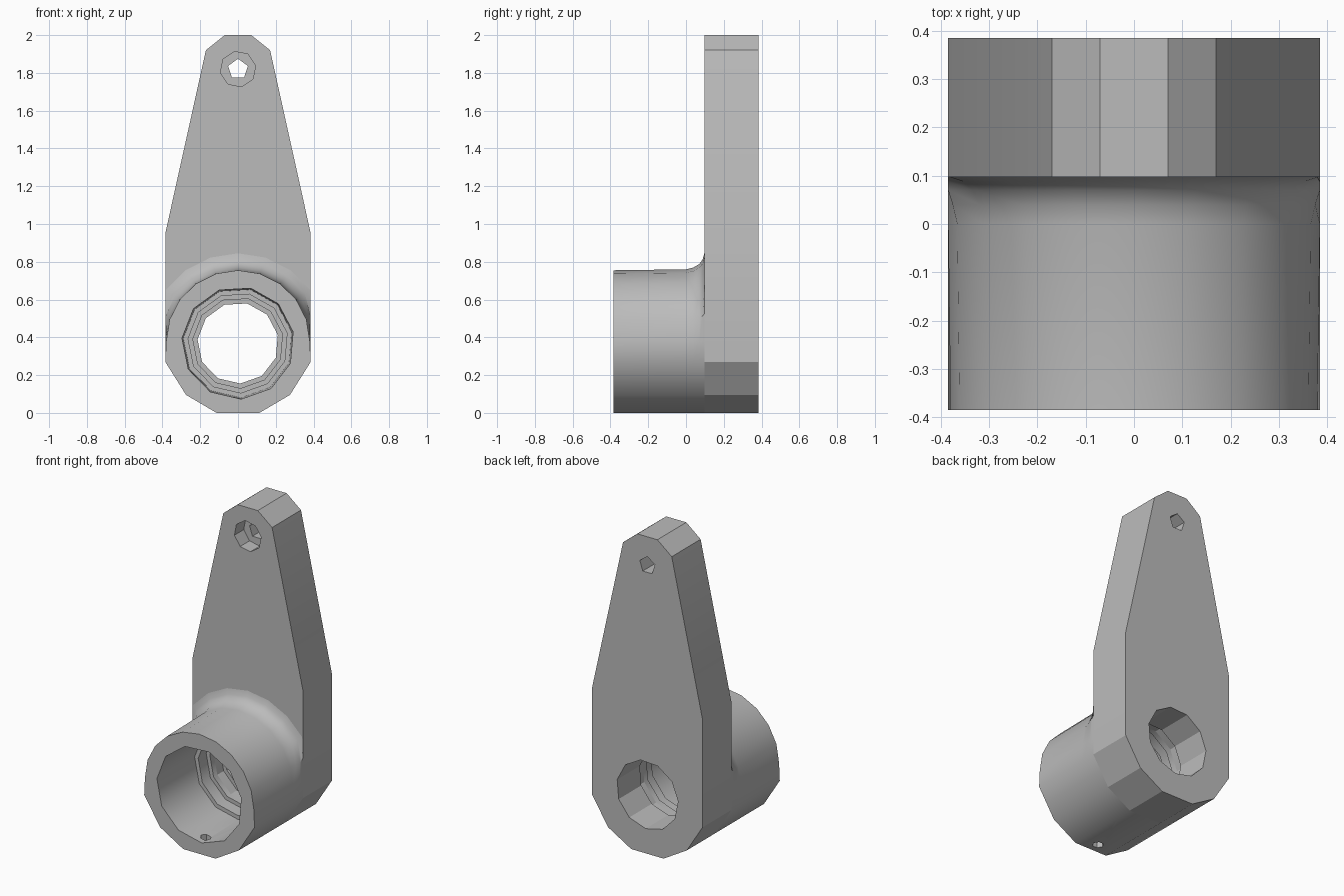
import bpy, bmesh
from math import pi, sin, cos, radians

cube = bpy.data.objects.get("Cube")
if cube:
    bpy.data.objects.remove(cube)

grey = bpy.data.materials.new("plain_grey")
grey.use_nodes = True
colour = (0.5, 0.5, 0.5, 1)
grey.diffuse_color = colour
grey.node_tree.nodes["Principled BSDF"].inputs["Base Color"].default_value = colour

HALF = 0.385          # half width of the arm and half the depth
PLATE_FRONT = 0.097
BORE_Z = 0.38


def loft(name, rings):
    """Closed solid through rings that share one vertex count."""
    bm = bmesh.new()
    loops = [[bm.verts.new(p) for p in ring] for ring in rings]
    n = len(loops[0])
    for a, b in zip(loops, loops[1:]):
        for i in range(n):
            j = (i + 1) % n
            bm.faces.new((a[i], a[j], b[j], b[i]))
    bm.faces.new(loops[0])
    bm.faces.new(loops[-1])
    bmesh.ops.recalc_face_normals(bm, faces=bm.faces)
    mesh = bpy.data.meshes.new(name)
    bm.to_mesh(mesh)
    bm.free()
    obj = bpy.data.objects.new(name, mesh)
    obj.data.materials.append(grey)
    bpy.context.collection.objects.link(obj)
    return obj


def lathe_cutter(name, profile, z, sides, turn=0.0):
    """Round cutter along y from (y, radius) pairs."""
    rings = []
    for y, r in profile:
        angles = [2 * pi * i / sides + turn for i in range(sides)]
        rings.append([(r * cos(a), y, z + r * sin(a)) for a in angles])
    return loft(name, rings)


def cut(obj, cutters):
    bpy.context.view_layer.objects.active = obj
    for c in cutters:
        c.hide_render = True
        mod = obj.modifiers.new("cut", 'BOOLEAN')
        mod.operation = 'DIFFERENCE'
        mod.solver = 'EXACT'
        mod.object = c
        bpy.ops.object.modifier_apply(modifier=mod.name)


def smooth(obj, degrees):
    bpy.ops.object.select_all(action='DESELECT')
    obj.select_set(True)
    bpy.context.view_layer.objects.active = obj
    bpy.ops.object.shade_smooth_by_angle(angle=radians(degrees))


# Rounded lower edge shared by the plate and the boss, left to right
lower_half = [(HALF, 0.27), (0.275, 0.095), (0.113, 0.0)]
lower = [(-x, z) for x, z in lower_half] + lower_half[::-1]

# Tapered arm plate
upper_half = [(HALF, 0.95), (0.17, 1.92), (0.07, 2.0)]
outline = lower + upper_half + [(-x, z) for x, z in upper_half[::-1]]
plate = loft("arm_plate", [[(x, y, z) for x, z in outline] for y in (PLATE_FRONT, HALF)])


# Round boss that flares into the plate, trimmed to the plate width
def boss_ring(y, flare):
    pts = [(x, y, z) for x, z in lower]
    steps = 10
    for i in range(steps + 1):
        a = pi * i / steps
        r = BORE_Z + flare
        x = max(-HALF, min(HALF, (r + 0.005) * cos(a)))
        pts.append((x, y, BORE_Z + r * sin(a)))
    return pts


flares = [(-HALF, -0.005), (0.0, 0.0), (0.04, 0.01), (0.07, 0.028), (0.088, 0.052), (PLATE_FRONT, 0.085)]
boss = loft("bearing_boss", [boss_ring(y, f) for y, f in flares])

# Stepped bore, with a shallow groove, through the boss and the plate
bore = lathe_cutter("bore_cutter", [
    (-0.5, 0.3), (-0.02, 0.29), (-0.02, 0.265), (0.06, 0.265), (0.06, 0.24),
    (0.16, 0.24), (0.16, 0.215), (0.5, 0.215)], 0.37, 11, 0.2)

# Recessed pin hole near the tip
pin = lathe_cutter("pin_hole_cutter", [(0.0, 0.055), (0.5, 0.055)], 1.82, 5, pi / 2)
recess = lathe_cutter("pin_recess_cutter", [(0.0, 0.095), (0.19, 0.095)], 1.82, 8, 0.2)

# Small drain hole under the boss
drain = loft("drain_cutter", [
    [(0.033 * cos(i * pi / 3), -0.32 + 0.033 * sin(i * pi / 3), z) for i in range(6)]
    for z in (-0.1, 0.2)])

cut(plate, [bore, pin, recess])
cut(boss, [bore, drain])
for cutter in (bore, pin, recess, drain):
    bpy.data.objects.remove(cutter)

smooth(plate, 25)
smooth(boss, 38)
